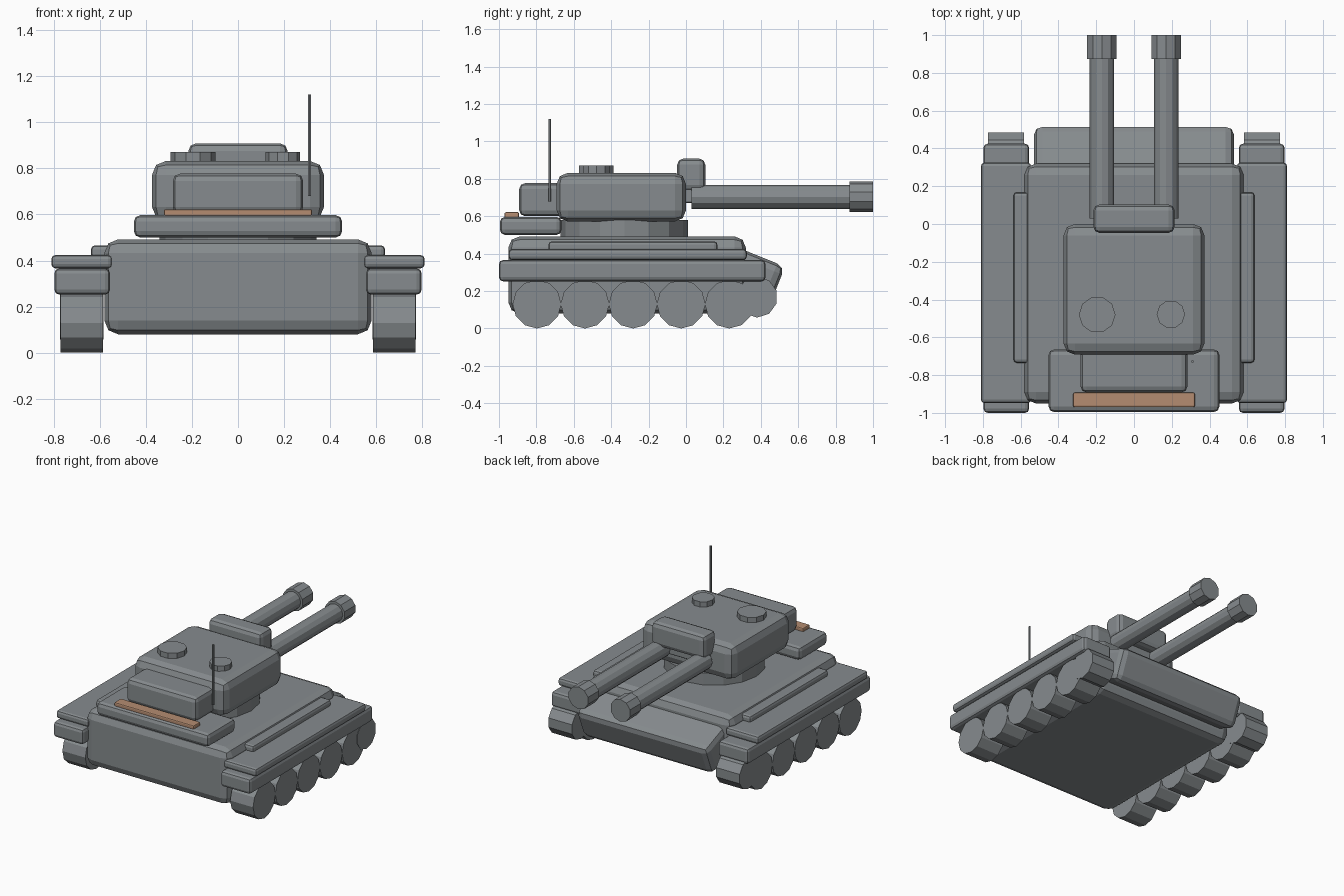
import bpy, bmesh, math
from mathutils import Matrix

if "Cube" in bpy.data.objects:
    bpy.data.objects.remove(bpy.data.objects["Cube"])


def material(name, rgb):
    m = bpy.data.materials.new(name)
    m.diffuse_color = (*rgb, 1)
    m.use_nodes = True
    m.node_tree.nodes["Principled BSDF"].inputs["Base Color"].default_value = m.diffuse_color
    return m


GREY = material("armour grey", (0.24, 0.26, 0.272))
TAN = material("tan strip", (0.46, 0.265, 0.165))


def finish(name, bm, mat):
    bmesh.ops.recalc_face_normals(bm, faces=bm.faces[:])
    me = bpy.data.meshes.new(name)
    bm.to_mesh(me)
    bm.free()
    me.materials.append(mat)
    ob = bpy.data.objects.new(name, me)
    bpy.context.collection.objects.link(ob)
    return ob


def box(name, lo, hi, bevel, mat=GREY, tilt=0, segments=2):
    """Bevelled box between two corners, optionally tilted about its x axis."""
    size = [b - a for a, b in zip(lo, hi)]
    mid = [(a + b) / 2 for a, b in zip(lo, hi)]
    bm = bmesh.new()
    bmesh.ops.create_cube(bm, size=1, matrix=Matrix.Diagonal((*size, 1)))
    bmesh.ops.bevel(bm, geom=bm.edges[:], offset=bevel, segments=segments,
                    profile=0.5, affect='EDGES')
    bm.transform(Matrix.Translation(mid) @ Matrix.Rotation(tilt, 4, 'X'))
    return finish(name, bm, mat)


def cylinder(name, centre, radius, length, sides, axis='Z', spin=0):
    turn = {'X': Matrix.Rotation(math.pi / 2, 4, 'Y'),
            'Y': Matrix.Rotation(math.pi / 2, 4, 'X'),
            'Z': Matrix.Identity(4)}[axis]
    bm = bmesh.new()
    bmesh.ops.create_cone(bm, cap_ends=True, segments=sides, radius1=radius,
                          radius2=radius, depth=length)
    bm.transform(Matrix.Translation(centre) @ turn @ Matrix.Rotation(spin, 4, 'Z'))
    return finish(name, bm, GREY)


# Hull and sloping nose
box("hull", (-0.58, -0.95, 0.08), (0.58, 0.32, 0.492), 0.06)
box("nose_plate", (-0.53, 0.10, 0.174), (0.53, 0.50, 0.414), 0.045,
    tilt=math.radians(-22))

# Rear deck with tan strip
box("rear_deck", (-0.452, -0.995, 0.50), (0.452, -0.665, 0.597), 0.028)
box("rear_strip", (-0.322, -0.97, 0.59), (0.322, -0.893, 0.622), 0.008, TAN)

# Track covers, fenders, side strips and wheels on both sides
for side, s in (("left", -1), ("right", 1)):
    def side_box(name, x0, x1, y0, y1, z0, z1, bevel):
        a, b = sorted((s * x0, s * x1))
        box(f"{side}_{name}", (a, y0, z0), (b, y1, z1), bevel)

    side_box("track_cover", 0.555, 0.797, -1.0, 0.425, 0.252, 0.366, 0.022)
    side_box("fender", 0.545, 0.81, -0.948, 0.325, 0.366, 0.424, 0.018)
    side_box("side_strip", 0.50, 0.638, -0.735, 0.168, 0.41, 0.466, 0.018)
    for i in range(5):
        cylinder(f"{side}_road_wheel_{i + 1}", (s * 0.678, -0.797 + 0.257 * i, 0.13),
                 0.13, 0.185, 12, 'X')
    cylinder(f"{side}_front_wheel", (s * 0.678, 0.38, 0.168), 0.11, 0.19, 10, 'X',
             math.pi / 2)

# Turret, ring and rear stowage box
cylinder("turret_ring", (0, -0.33, 0.53), 0.34, 0.10, 16)
box("turret", (-0.373, -0.692, 0.572), (0.373, 0.0, 0.832), 0.06)
box("turret_stowage_box", (-0.283, -0.892, 0.60), (0.283, -0.62, 0.777), 0.032)

# Roof hatches and antenna
cylinder("large_hatch", (-0.195, -0.48, 0.835), 0.097, 0.07, 10, spin=math.pi / 2)
cylinder("small_hatch", (0.195, -0.478, 0.835), 0.075, 0.07, 10, spin=math.pi / 2)
cylinder("antenna", (0.31, -0.728, 0.90), 0.007, 0.44, 6)

# Gun housing and twin barrels
box("gun_housing", (-0.215, -0.047, 0.735), (0.215, 0.103, 0.908), 0.032)
box("gun_mount", (-0.20, -0.10, 0.672), (0.20, 0.035, 0.76), 0.005, segments=1)
for side, x in (("left", -0.17), ("right", 0.17)):
    cylinder(f"{side}_barrel", (x, 0.465, 0.703), 0.065, 0.87, 12, 'Y')
    cylinder(f"{side}_muzzle", (x, 0.937, 0.705), 0.082, 0.126, 10, 'Y')
